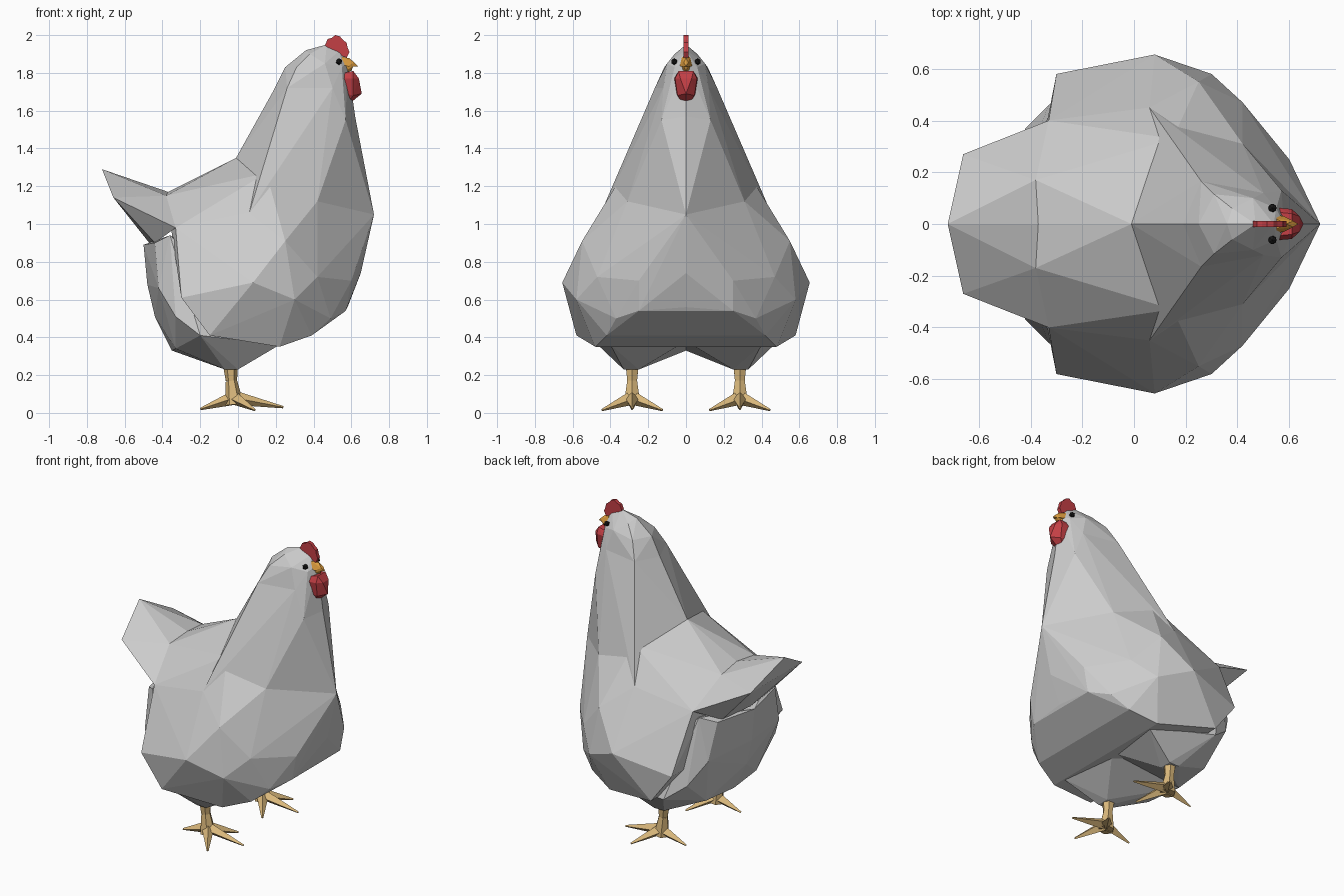
import bpy, bmesh, math
from mathutils import Vector, Matrix


def material(name, rgb):
    m = bpy.data.materials.new(name)
    m.diffuse_color = (*rgb, 1)
    return m


RED = material("red", (0.55, 0.05, 0.06))
ORANGE = material("orange", (0.75, 0.35, 0.05))
TAN = material("tan", (0.70, 0.48, 0.20))
BLACK = material("black", (0.01, 0.01, 0.01))


def finish(bm, name, mat=None):
    bmesh.ops.recalc_face_normals(bm, faces=bm.faces[:])
    me = bpy.data.meshes.new(name)
    bm.to_mesh(me)
    bm.free()
    ob = bpy.data.objects.new(name, me)
    bpy.context.collection.objects.link(ob)
    if mat:
        me.materials.append(mat)
    return ob


def hull(name, pts, mat=None, mirror=True, side=1):
    """Faceted convex solid from half-side points."""
    allp = {(x, side * y, z) for x, y, z in pts}
    if mirror:
        allp |= {(x, -y, z) for x, y, z in allp if y}
    bm = bmesh.new()
    for p in sorted(allp):
        bm.verts.new(p)
    bmesh.ops.convex_hull(bm, input=bm.verts[:])
    loose = [v for v in bm.verts if not v.link_faces]
    bmesh.ops.delete(bm, geom=loose, context='VERTS')
    return finish(bm, name, mat)


def add_spike(bm, a, b, ra, rb, sides):
    """Tapered bar from a to b."""
    a, b = Vector(a), Vector(b)
    d = b - a
    mat = Matrix.Translation((a + b) / 2) @ d.to_track_quat('Z', 'Y').to_matrix().to_4x4()
    bmesh.ops.create_cone(bm, cap_ends=True, segments=sides, radius1=ra,
                          radius2=rb, depth=d.length, matrix=mat)


# Body with folded wings and breast
hull("body", [
    (-.01, 0, 1.35), (.15, .33, 1.27), (.06, .45, 1.06),
    (-.37, 0, 1.17), (-.38, .17, 1.15), (-.33, .40, .98),
    (-.30, .58, .61), (.08, .655, .69), (-.15, .58, .41),
    (.25, .55, .91), (.30, .58, .60), (.42, .47, .72),
    (.22, .48, .35), (.39, .42, .41), (.49, .37, .50),
    (.58, 0, .56), (.57, .25, .54), (.65, 0, .74), (.60, .25, .70),
    (.72, 0, 1.05), (.42, .31, 1.12)])

# Neck and head
hull("neck", [
    (-.01, 0, 1.35), (.15, .33, 1.27), (.06, .45, 1.06),
    (.42, .31, 1.12), (.72, 0, 1.05), (.57, .13, 1.55), (.62, 0, 1.57),
    (.19, 0, 1.71), (.26, .165, 1.72), (.50, .12, 1.72), (.57, 0, 1.68)])
hull("head", [
    (.19, 0, 1.71), (.26, .165, 1.72), (.50, .12, 1.72), (.57, .06, 1.65),
    (.25, 0, 1.83), (.31, .115, 1.83), (.46, .10, 1.85), (.55, .06, 1.83),
    (.36, 0, 1.92), (.38, .06, 1.90), (.47, 0, 1.95), (.54, 0, 1.92),
    (.58, 0, 1.86), (.58, 0, 1.65), (.57, .13, 1.55), (.62, 0, 1.57)])

# Tail
hull("tail", [
    (-.72, 0, 1.29), (-.66, .27, 1.14), (-.37, 0, 1.17), (-.38, .17, 1.15),
    (-.33, .40, .98), (-.47, 0, .90), (-.44, .25, .90)])

# Rump with thighs, one half per side, plus legs and eyes
for side, tag in ((1, "left"), (-1, "right")):
    hull("rump_" + tag, [
        (-.50, 0, .89), (-.48, 0, .68), (-.44, 0, .51), (-.35, 0, .33),
        (.17, 0, .38), (-.44, .30, .90), (-.36, .38, .94), (-.42, .37, .66),
        (-.33, .46, .51), (-.20, .52, .41), (-.33, .26, .34),
        (-.07, .25, .23), (-.07, .33, .23), (0, .25, .23), (0, .33, .23),
        (.22, .40, .36), (-.1, 0, .8)], mirror=False, side=side)

    bm = bmesh.new()
    y = .285 * side
    add_spike(bm, (-.04, y, .26), (-.035, y, .17), .040, .030, 6)
    add_spike(bm, (-.035, y, .17), (-.02, y, .045), .030, .050, 6)
    for tip in ((.24, 0, .03), (.09, .16, .015), (.09, -.16, .015), (-.20, 0, .02)):
        add_spike(bm, (-.02, y, .08), (tip[0], y + tip[1], tip[2]), .038, .006, 4)
    finish(bm, "leg_" + tag, TAN)

    bm = bmesh.new()
    bmesh.ops.create_icosphere(bm, subdivisions=1, radius=.018,
                               matrix=Matrix.Translation((.535, .062 * side, 1.86)))
    finish(bm, "eye_" + tag, BLACK)

# Comb: thin scalloped plate
bm = bmesh.new()
outline = [(.46, 1.945), (.475, 1.98), (.495, 1.985), (.515, 2.0), (.54, 1.993),
           (.555, 1.975), (.575, 1.96), (.58, 1.935), (.59, 1.91), (.575, 1.88), (.53, 1.90)]
face = bm.faces.new([bm.verts.new((x, -.012, z)) for x, z in outline])
ext = bmesh.ops.extrude_face_region(bm, geom=[face])
bmesh.ops.translate(bm, vec=(0, .024, 0),
                    verts=[v for v in ext["geom"] if isinstance(v, bmesh.types.BMVert)])
finish(bm, "comb", RED)

# Beak and wattle
hull("upper_beak", [(.55, .035, 1.845), (.55, .02, 1.885), (.59, 0, 1.878),
                    (.615, .012, 1.855), (.635, 0, 1.835), (.58, .03, 1.835)], ORANGE)
hull("lower_beak", [(.55, .028, 1.84), (.55, .022, 1.80), (.60, 0, 1.81),
                    (.61, .012, 1.835)], ORANGE)
hull("wattle", [(.56, .045, 1.80), (.61, .04, 1.81), (.56, .062, 1.77),
                (.64, .03, 1.77), (.61, .058, 1.77), (.57, .05, 1.69),
                (.655, 0, 1.69), (.61, .045, 1.68), (.58, .025, 1.645), (.60, 0, 1.645)], RED)
